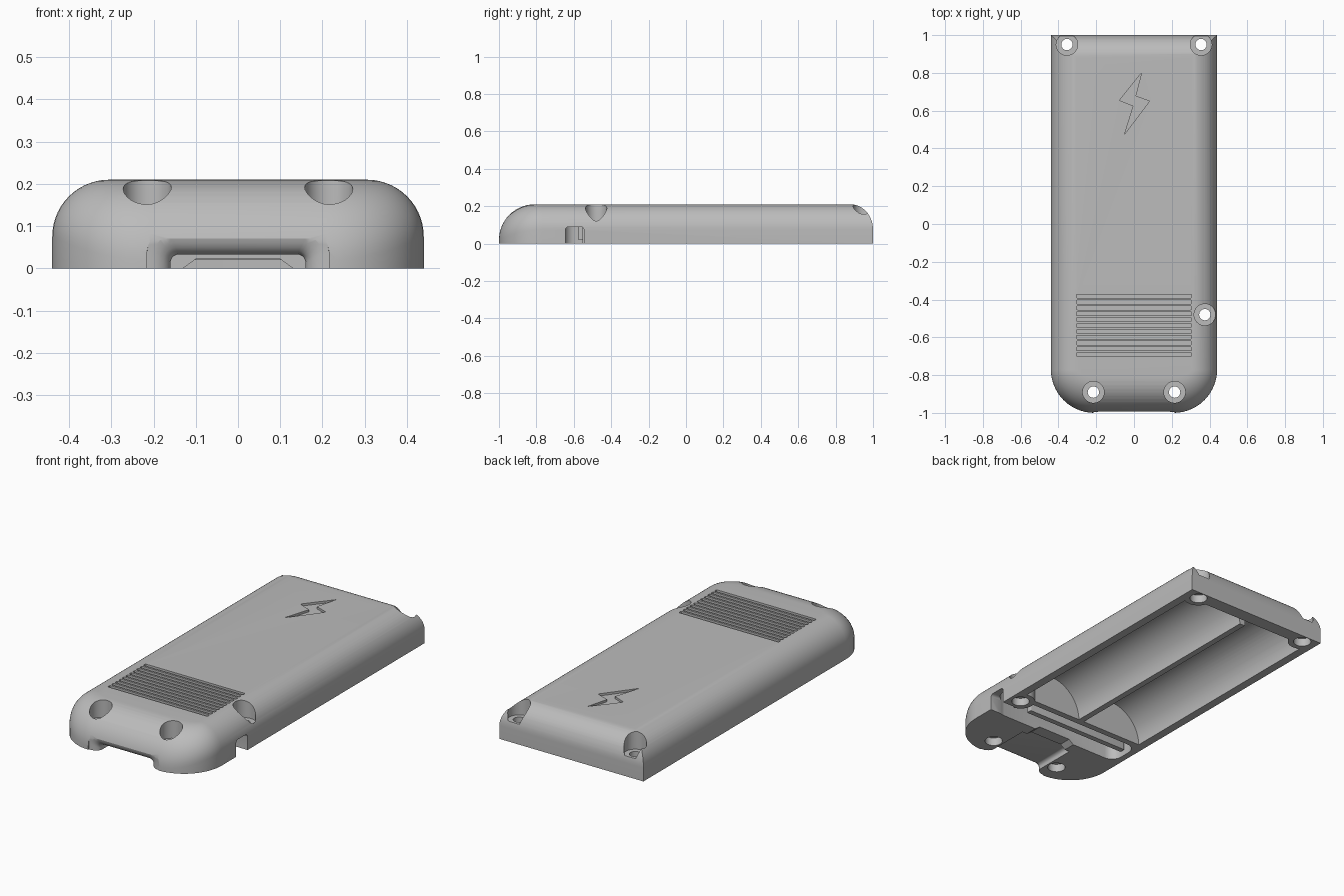
import bpy
from math import sin, cos, pi

cube = bpy.data.objects.get("Cube")
if cube:
    bpy.data.objects.remove(cube, do_unlink=True)

grey = bpy.data.materials.new("grey_plastic")
grey.use_nodes = True
GREY = (0.5, 0.5, 0.5, 1)
grey.diffuse_color = GREY
grey.node_tree.nodes["Principled BSDF"].inputs["Base Color"].default_value = GREY


def loft(name, rings):
    """Closed solid through equal-length rings of points."""
    n = len(rings[0])
    verts = [p for ring in rings for p in ring]
    faces = [(k * n + i, k * n + (i + 1) % n, (k + 1) * n + (i + 1) % n, (k + 1) * n + i)
             for k in range(len(rings) - 1) for i in range(n)]
    faces += [tuple(reversed(range(n))), tuple(range(len(verts) - n, len(verts)))]
    mesh = bpy.data.meshes.new(name)
    mesh.from_pydata(verts, [], faces)
    mesh.materials.append(grey)
    obj = bpy.data.objects.new(name, mesh)
    bpy.context.collection.objects.link(obj)
    bpy.ops.object.select_all(action="DESELECT")
    obj.select_set(True)
    bpy.context.view_layer.objects.active = obj
    bpy.ops.object.mode_set(mode="EDIT")
    bpy.ops.mesh.select_all(action="SELECT")
    bpy.ops.mesh.normals_make_consistent(inside=False)
    bpy.ops.object.mode_set(mode="OBJECT")
    return obj


def prism(name, outline, axis, a, b):
    """Extrude a 2D outline along x, y or z from a to b."""
    place = {"x": lambda u, v, w: (w, u, v),
             "y": lambda u, v, w: (u, w, v),
             "z": lambda u, v, w: (u, v, w)}[axis]
    return loft(name, [[place(u, v, w) for u, v in outline] for w in (a, b)])


def circle(cx, cy, r, n=32):
    return [(cx + r * cos(2 * pi * i / n), cy + r * sin(2 * pi * i / n)) for i in range(n)]


def round_rect(x0, x1, y0, y1, r, n=5):
    pts = []
    for k, (cx, cy) in enumerate([(x1 - r, y1 - r), (x0 + r, y1 - r),
                                  (x0 + r, y0 + r), (x1 - r, y0 + r)]):
        for i in range(n + 1):
            t = (k + i / n) * pi / 2
            pts.append((cx + r * cos(t), cy + r * sin(t)))
    return pts


def cut(target, cutter, keep=False):
    mod = target.modifiers.new("cut", "BOOLEAN")
    mod.operation, mod.solver, mod.object = "DIFFERENCE", "EXACT", cutter
    bpy.context.view_layer.objects.active = target
    bpy.ops.object.modifier_apply(modifier=mod.name)
    if not keep:
        bpy.data.objects.remove(cutter, do_unlink=True)


# Shell: rounded front corners, square back corners, rolled top edge
def shell_ring(t, floor=False):
    side, front, back = 0.135, 0.19, 0.12
    s, c = sin(t), 1 - cos(t)
    x, y0, y1 = 0.44 - side * c, -1 + front * c, 1 - back * c
    rx, ry = 0.23 - side * c, 0.23 - front * c
    z_side = 0 if floor else 0.21 - side * (1 - s)
    z_front = 0 if floor else 0.21 - front * (1 - s)
    half = []
    n = 14
    for i in range(n + 1):
        a = i / n * pi / 2
        z = z_front + (z_side - z_front) * sin(a) ** 2
        half.append((x - rx + rx * sin(a), y0 + ry - ry * cos(a), z))
    half.append((x, y1, z_side))
    return half + [(-px, py, pz) for px, py, pz in reversed(half)]


STEPS = 14
shell = loft("case_shell", [shell_ring(0, True)]
             + [shell_ring(i / STEPS * pi / 2) for i in range(STEPS + 1)])

# Screw positions, and solid posts kept clear of the hollows
screws = [(0.355, 0.95), (-0.355, 0.95), (0.375, -0.48), (0.215, -0.89), (-0.215, -0.89)]
posts = [prism("post", circle(x, y, 0.075), "z", -0.4, 0.4) for x, y in screws[:3]]

# Two cell bays, circuit pocket and contact gap at the back
hollows = [prism("bay_cutter", circle(s * 0.205, 0, 0.188, 64), "y", -0.43, 0.925) for s in (1, -1)]
pocket = prism("pocket_cutter", round_rect(-0.405, 0.405, -0.65, -0.465, 0.06), "z", -0.1, 0.165)
cut(pocket, prism("rib_keeper", round_rect(-0.39, 0.25, -0.575, -0.545, 0.005), "z", 0.02, 0.3))
hollows += [pocket,
            prism("gap_cutter", round_rect(-0.06, 0.06, 0.885, 0.925, 0.005), "z", -0.1, 0.06)]
for hollow in hollows:
    for post in posts:
        cut(hollow, post, keep=True)
    cut(shell, hollow)
for post in posts:
    bpy.data.objects.remove(post, do_unlink=True)

# Screw holes with a wide seat above and a shallow one below
for x, y in screws:
    for r, z0, z1 in ((0.057, 0.11, 0.4), (0.03, -0.1, 0.3), (0.046, -0.1, 0.045)):
        cut(shell, prism("hole_cutter", circle(x, y, r), "z", z0, z1))


# Connector recess with a flared mouth, and the port opening behind it
def mouth(y, grow):
    return [(u, y, v) for u, v in round_rect(-0.16 - grow, 0.16 + grow, -0.1,
                                             0.033 + grow, 0.02 + grow * 0.5)]


flare = [(0.055 * (1 - cos(i / 6 * pi / 2)), -0.955 - 0.04 * sin(i / 6 * pi / 2)) for i in range(7)]
cut(shell, loft("connector_cutter", [mouth(-0.72, 0)] + [mouth(y, g) for g, y in flare]
                + [mouth(-1.05, 0.06)]))
port = [(-0.13, -0.05), (0.13, -0.05), (0.13, 0), (0.1, 0.022), (-0.1, 0.022), (-0.13, 0)]
cut(shell, prism("port_cutter", port, "y", -0.74, -0.63))

# Switch notch in the left wall
cut(shell, prism("notch_cutter", round_rect(-0.645, -0.545, -0.1, 0.09, 0.018), "x", 0.36, 0.6))

# Vent grooves
for i in range(11):
    y = -0.382 - 0.031 * i
    cut(shell, prism("vent_cutter", round_rect(-0.305, 0.305, y - 0.01, y + 0.01, 0.006, 3),
                     "z", 0.195, 0.3))

# Engraved zigzag flash
flash = [(0.04, 0.80), (-0.077, 0.655), (-0.003, 0.625),
         (-0.05, 0.475), (0.082, 0.65), (0.008, 0.677)]
cut(shell, prism("flash_cutter", flash, "z", 0.198, 0.3))

# Smooth curves, sharp edges
bpy.ops.object.select_all(action="DESELECT")
shell.select_set(True)
bpy.context.view_layer.objects.active = shell
bpy.ops.object.shade_smooth_by_angle(angle=pi / 6)
